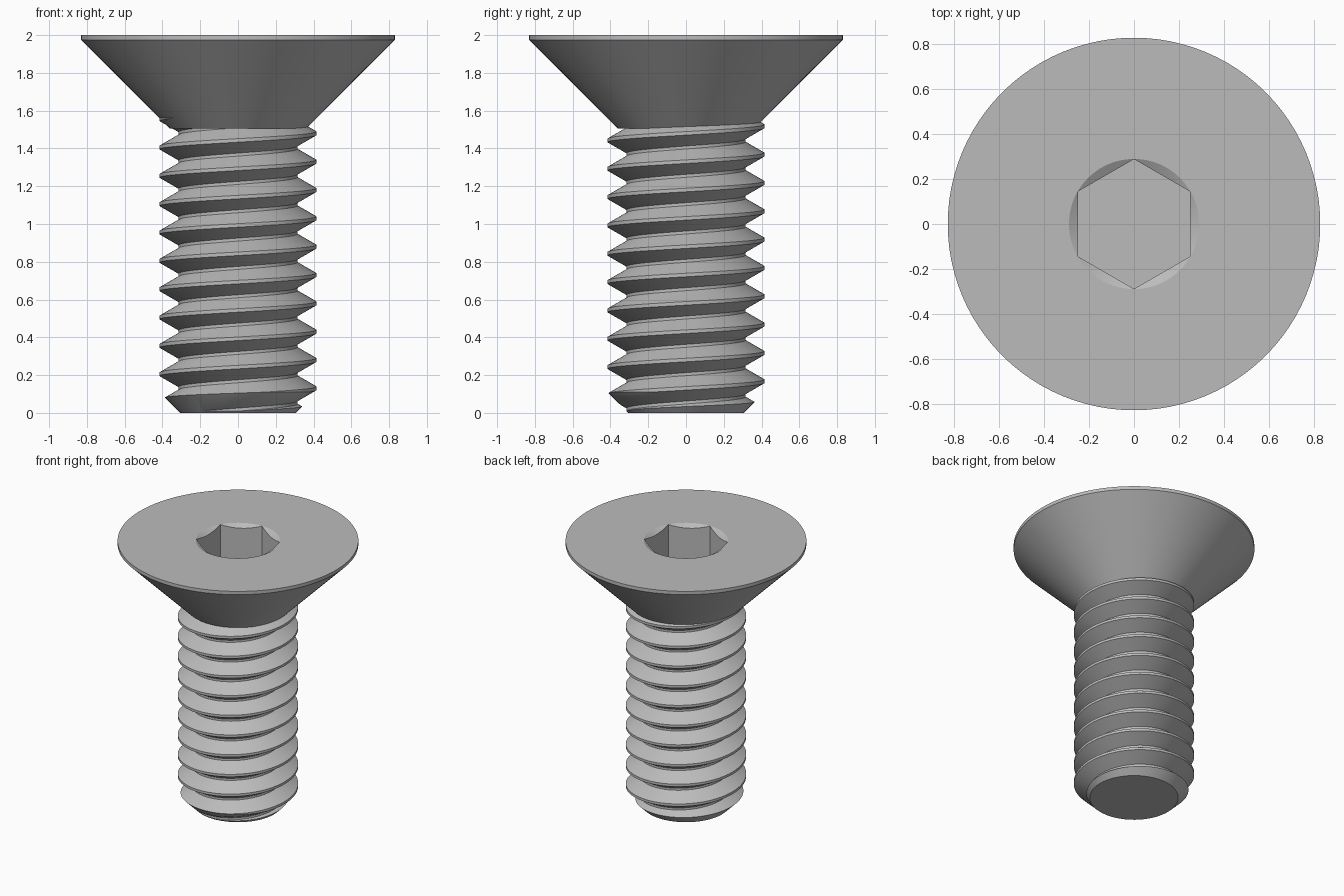
import bpy, bmesh, math

default = bpy.data.objects.get("Cube")
if default:
    bpy.data.objects.remove(default, do_unlink=True)

steel = bpy.data.materials.new("grey steel")
steel.use_nodes = True
GREY = (0.5, 0.5, 0.5, 1)
steel.diffuse_color = GREY
steel.node_tree.nodes["Principled BSDF"].inputs["Base Color"].default_value = GREY

SEGMENTS = 96
PITCH = 0.15
CREST_R, ROOT_R = 0.415, 0.315
CREST_Z = 0.13          # height of a thread crest on the +x side


def finish(name, bm):
    bmesh.ops.recalc_face_normals(bm, faces=bm.faces)
    mesh = bpy.data.meshes.new(name)
    bm.to_mesh(mesh)
    bm.free()
    mesh.materials.append(steel)
    obj = bpy.data.objects.new(name, mesh)
    bpy.context.collection.objects.link(obj)
    return obj


def lathe(name, profile, steps=SEGMENTS, start=0.0):
    """Revolve (radius, height) points that begin and end on the z axis."""
    bm = bmesh.new()
    c, s = math.cos(start), math.sin(start)
    verts = [bm.verts.new((r * c, r * s, z)) for r, z in profile]
    edges = [bm.edges.new(pair) for pair in zip(verts, verts[1:])]
    bmesh.ops.spin(bm, geom=verts + edges, cent=(0, 0, 0), axis=(0, 0, 1),
                   angle=math.tau, steps=steps, use_duplicate=False)
    bmesh.ops.remove_doubles(bm, verts=bm.verts, dist=1e-5)
    return finish(name, bm)


def activate(obj):
    bpy.ops.object.select_all(action='DESELECT')
    obj.select_set(True)
    bpy.context.view_layer.objects.active = obj


def cut(obj, cutter, operation):
    mod = obj.modifiers.new("cut", 'BOOLEAN')
    mod.operation = operation
    mod.solver = 'EXACT'
    mod.object = cutter
    activate(obj)
    bpy.ops.object.modifier_apply(modifier=mod.name)
    bpy.data.objects.remove(cutter, do_unlink=True)


def helix_body(name, first_turn, last_turn):
    """Solid right-handed thread; each full turn joins the row above."""
    half_crest = PITCH / 16
    flank = half_crest + (CREST_R - ROOT_R) * math.tan(math.radians(30))
    tooth = [(CREST_R, -half_crest), (CREST_R, half_crest),
             (ROOT_R, flank), (ROOT_R, PITCH - flank)]
    rows = [(r, CREST_Z + k * PITCH + z)
            for k in range(first_turn, last_turn) for r, z in tooth]
    n = len(tooth)
    rows += [(r, z + PITCH) for r, z in rows[-n:]]
    bm = bmesh.new()
    columns = []
    for i in range(SEGMENTS):
        a = math.tau * i / SEGMENTS
        lift = PITCH * i / SEGMENTS
        count = len(rows) if i == 0 else len(rows) - n
        columns.append([bm.verts.new((r * math.cos(a), r * math.sin(a), z + lift))
                        for r, z in rows[:count]])
    columns.append(columns[0][n:])
    for left, right in zip(columns, columns[1:]):
        for j in range(len(rows) - n - 1):
            bm.faces.new((left[j], right[j], right[j + 1], left[j + 1]))
    # Close both ends of the helix with a fan
    for e in [e for e in columns[0][-1].link_edges if not e.link_faces]:
        bm.edges.remove(e)
    stray = [v for v in bm.verts if not v.link_faces]
    bmesh.ops.delete(bm, geom=stray, context='VERTS')
    bottom = bm.verts.new((0, 0, -0.6))
    top = bm.verts.new((0, 0, 2.2))
    for e in [e for e in bm.edges if e.is_boundary]:
        a, b = e.verts
        bm.faces.new((a, b, bottom if a.co.z < 0.8 else top))
    return finish(name, bm)


# Countersunk head with a hexagonal socket and a shallow lead-in
head = lathe("countersunk_head",
             [(0, 1.505), (0.36, 1.505), (0.83, 1.975), (0.83, 2), (0, 2)])
hexagon = lathe("socket_cutter",
                [(0, 1.63), (0.289, 1.63), (0.289, 2.1), (0, 2.1)],
                steps=6, start=math.pi / 2)
cut(head, hexagon, 'DIFFERENCE')
lead_in = lathe("lead_in_cutter",
                [(0, 1.833), (0.29, 2), (0.377, 2.05), (0, 2.05)])
cut(head, lead_in, 'DIFFERENCE')

# Threaded shank, trimmed to length with a chamfered tip
shank = helix_body("threaded_shank", -3, 12)
envelope = lathe("tip_cutter",
                 [(0, 0), (0.305, 0), (0.45, 0.145), (0.45, 1.58), (0, 1.58)])
cut(shank, envelope, 'INTERSECT')

for part in (head, shank):
    activate(part)
    bpy.ops.object.shade_smooth_by_angle(angle=math.radians(25))
